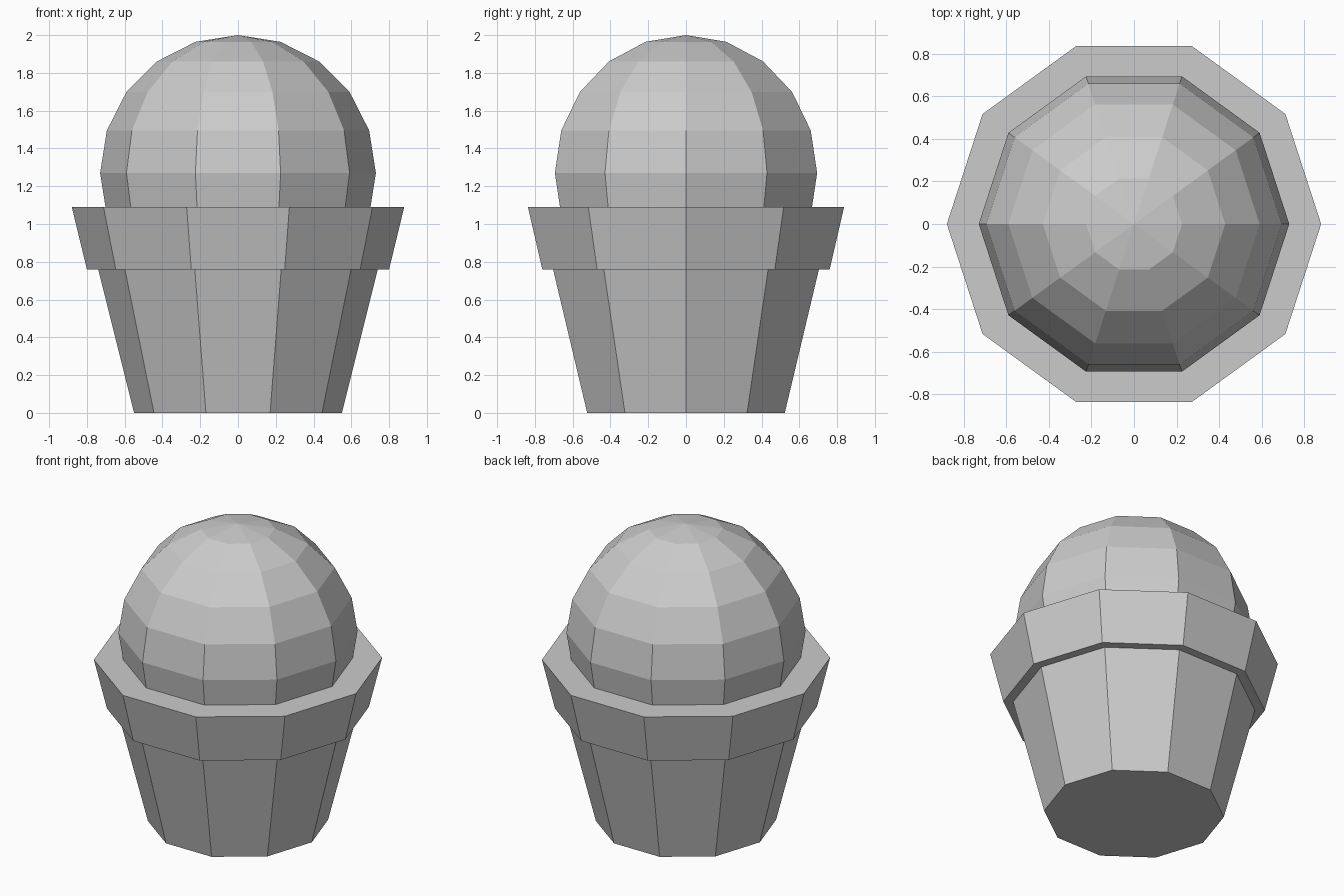
import bpy, bmesh
from math import sin, cos, pi

if "Cube" in bpy.data.objects:
    bpy.data.objects.remove(bpy.data.objects["Cube"])

SIDES = 10


def lathe(name, profile):
    """Spin a (radius, z) profile about z; radius 0 makes a pole, open ends get capped."""
    bm = bmesh.new()
    rings = []
    for r, z in profile:
        if r < 1e-5:
            rings.append([bm.verts.new((0, 0, z))] * SIDES)
        else:
            rings.append([bm.verts.new((r * cos(2 * pi * i / SIDES), r * sin(2 * pi * i / SIDES), z))
                          for i in range(SIDES)])
    for a, b in zip(rings, rings[1:]):
        for i in range(SIDES):
            j = (i + 1) % SIDES
            bm.faces.new(list(dict.fromkeys((a[i], a[j], b[j], b[i]))))
    for ring in (rings[0], rings[-1]):
        if ring[0] is not ring[1]:
            bm.faces.new(ring)
    bmesh.ops.recalc_face_normals(bm, faces=bm.faces[:])
    mesh = bpy.data.meshes.new(name)
    bm.to_mesh(mesh)
    bm.free()
    obj = bpy.data.objects.new(name, mesh)
    bpy.context.collection.objects.link(obj)
    return obj


# Tapered cup with its stepped, flared rim and flat top
lathe("cup", [(0.55, 0), (0.74, 0.76), (0.80, 0.76), (0.88, 1.09)])

# Ball sitting in the cup
R, CENTRE = 0.73, 1.27
lathe("ball", [(R * sin(pi * k / 10), CENTRE - R * cos(pi * k / 10)) for k in range(11)])
